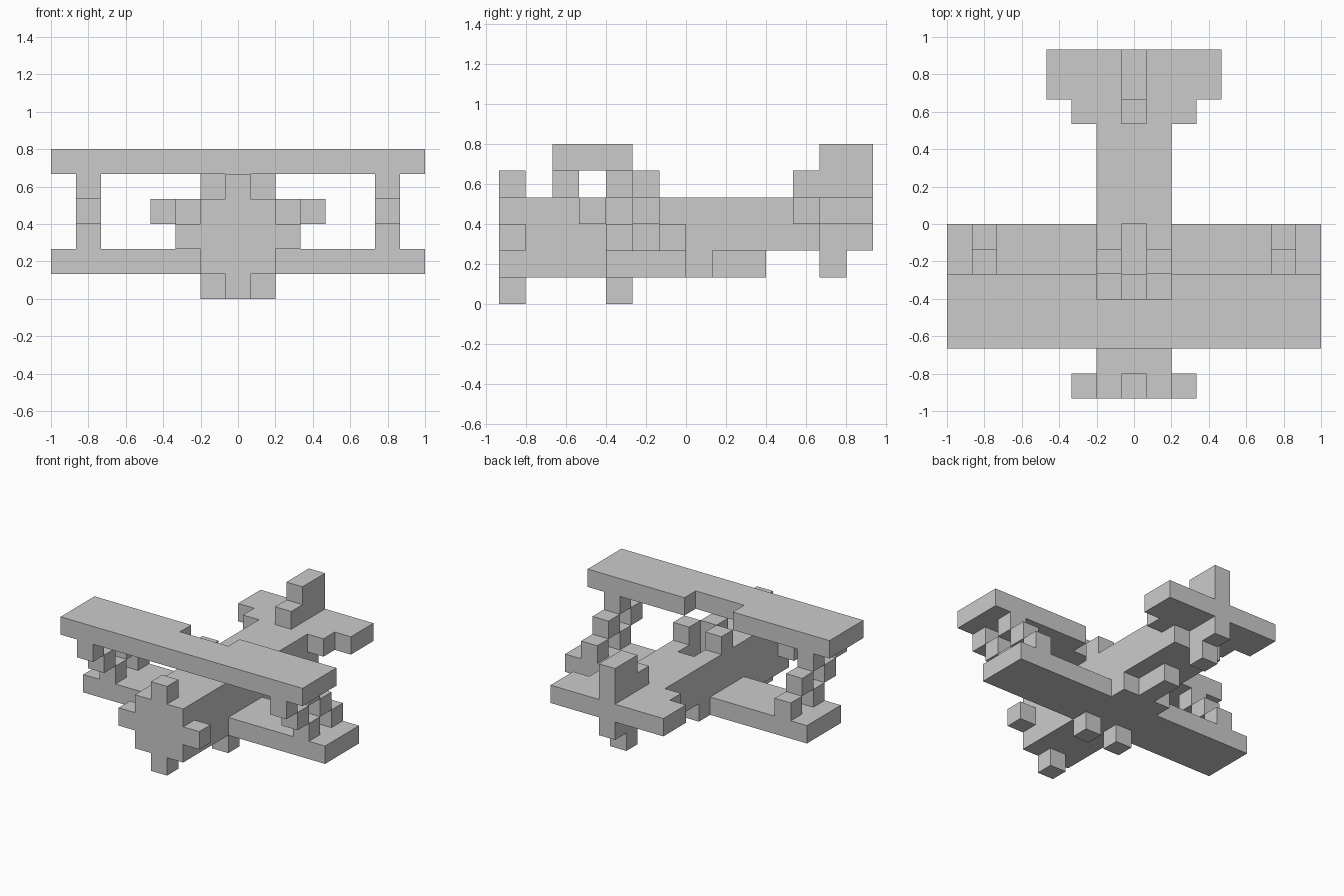
import bpy, bmesh, math
from mathutils import Vector

if "Cube" in bpy.data.objects:
    bpy.data.objects.remove(bpy.data.objects["Cube"])

U = 2 / 15  # size of one block


def cells(box):
    """Block cells in a box: x columns are centred on integers, y and z are block edges."""
    x0, x1, y0, y1, z0, z1 = box
    return {(x, y, z) for x in range(x0, x1 + 1) for y in range(y0, y1) for z in range(z0, z1)}


def part(name, boxes, cut=(), mirror=False):
    """Make a clean shell around blocks; only the outer faces are kept."""
    solid = set().union(*[cells(b) for b in boxes])
    for b in cut:
        solid -= cells(b)
    if mirror:
        solid |= {(-x, y, z) for x, y, z in solid}
    bm = bmesh.new()
    for c in sorted(solid):
        centre = Vector((c[0], c[1] + 0.5, c[2] + 0.5))
        for axis in range(3):
            for s in (-1, 1):
                nb = list(c)
                nb[axis] += s
                if tuple(nb) in solid:
                    continue
                n, a, b = Vector(), Vector(), Vector()
                n[axis] = s / 2
                a[(axis + 1) % 3] = 0.5
                b[(axis + 2) % 3] = 0.5 * s
                bm.faces.new([bm.verts.new((centre + n + p * a + q * b) * U)
                              for p, q in ((-1, -1), (1, -1), (1, 1), (-1, 1))])
    bmesh.ops.remove_doubles(bm, verts=bm.verts, dist=1e-4)
    bmesh.ops.dissolve_limit(bm, angle_limit=math.radians(1), verts=bm.verts, edges=bm.edges)
    mesh = bpy.data.meshes.new(name)
    bm.to_mesh(mesh)
    bm.free()
    obj = bpy.data.objects.new(name, mesh)
    bpy.context.collection.objects.link(obj)
    return obj


# Body: stepped underside toward the tail, open cockpit in the top
part("fuselage",
     [(-1, 1, -7, 1, 1, 2), (0, 0, 1, 3, 1, 2),
      (-1, 1, -7, 5, 2, 3), (0, 0, 5, 7, 2, 3),
      (-1, 1, -7, 4, 3, 4)],
     cut=[(0, 0, -2, 0, 3, 4)])
part("windshield", [(0, 0, -3, -2, 4, 5)])
part("cockpit_sides", [(1, 1, -2, -1, 4, 5)], mirror=True)

# Propeller blades around the nose
part("propeller_vertical", [(0, 0, -7, -6, 0, 1), (0, 0, -7, -6, 4, 5)])
part("propeller_horizontal", [(2, 2, -7, -6, 2, 3)], mirror=True)

# Wings: upper one has a notch above the cockpit
part("upper_wing", [(-7, 7, -5, -2, 5, 6)], cut=[(-1, 1, -3, -2, 5, 6)])
part("lower_wing", [(2, 7, -3, 0, 1, 2)], mirror=True)

# Slanted wing struts, one block back per step down
for name, y in (("front_struts", -3), ("rear_struts", -1)):
    part(name, [(6, 6, y - i, y - i + 1, 2 + i, 3 + i) for i in range(3)], mirror=True)

# Tail
part("tailplane", [(-2, 2, 4, 5, 3, 4), (-3, 3, 5, 7, 3, 4)])
part("tail_fin", [(0, 0, 4, 7, 4, 5), (0, 0, 5, 7, 5, 6)])
part("tail_skid", [(0, 0, 5, 6, 1, 2)])

# Landing gear
part("wheels", [(1, 1, -3, -2, 0, 1)], mirror=True)
